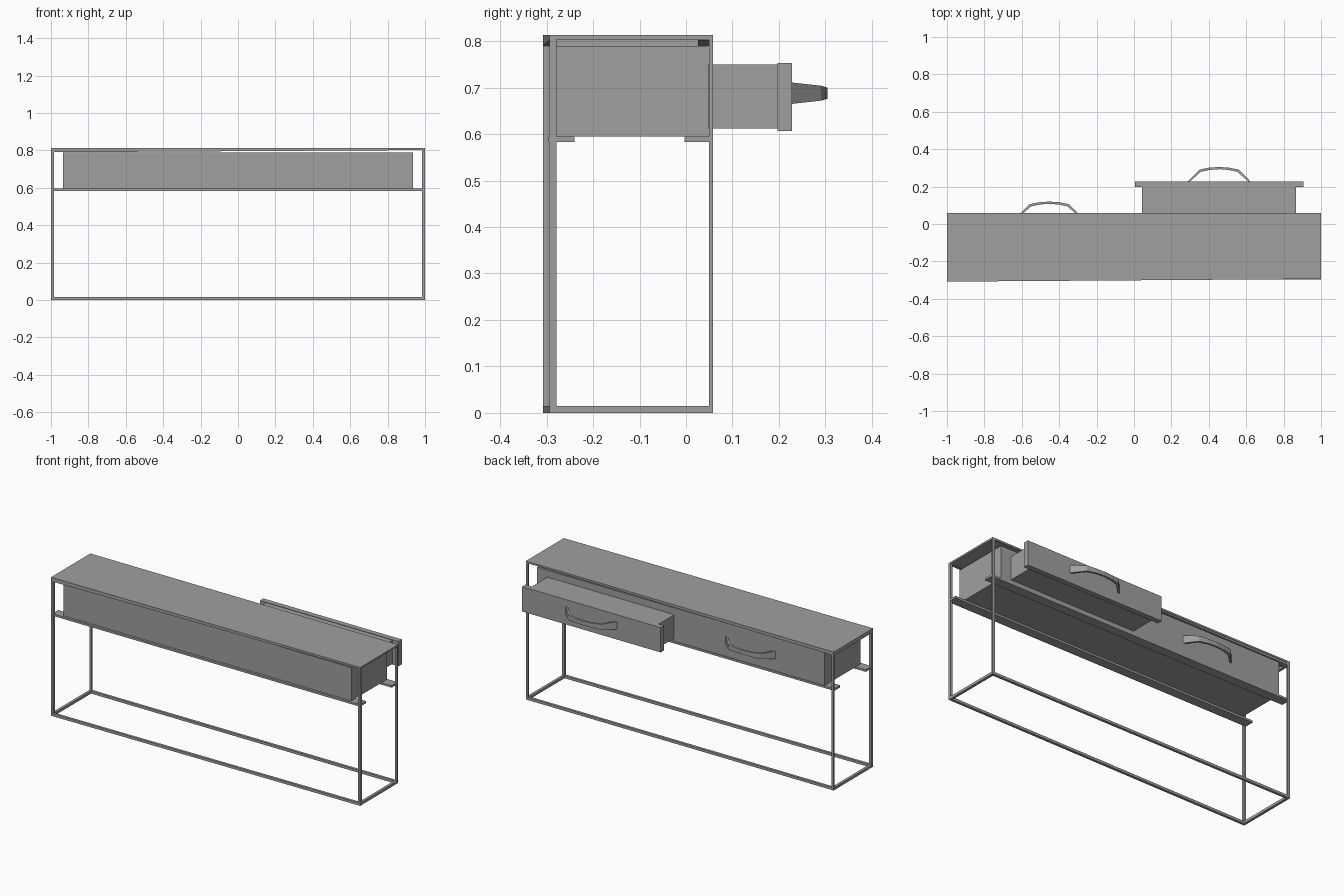
import bpy
import bmesh
from mathutils import Vector

default = bpy.data.objects.get("Cube")
if default:
    bpy.data.objects.remove(default, do_unlink=True)

GREY = (0.35, 0.35, 0.35, 1)
grey = bpy.data.materials.new("plain grey")
grey.use_nodes = True
grey.diffuse_color = GREY
grey.node_tree.nodes["Principled BSDF"].inputs["Base Color"].default_value = GREY


def finish(name, bm):
    bmesh.ops.recalc_face_normals(bm, faces=bm.faces)
    mesh = bpy.data.meshes.new(name)
    bm.to_mesh(mesh)
    bm.free()
    mesh.materials.append(grey)
    obj = bpy.data.objects.new(name, mesh)
    bpy.context.collection.objects.link(obj)
    return obj


def add_box(bm, lo, hi):
    lo, hi = Vector(lo), Vector(hi)
    verts = bmesh.ops.create_cube(bm, size=1)["verts"]
    for v in verts:
        v.co = (lo + hi) / 2 + v.co * (hi - lo)
    return verts


def box(name, lo, hi, skew=False, taper=0):
    """Block; skew slants its front edge, taper lifts its underside at the left."""
    bm = bmesh.new()
    for v in add_box(bm, lo, hi):
        if skew and v.co.y < -0.27:
            v.co.y += 0.007 * v.co.x
        if taper and v.co.z < hi[2] - 0.001:
            v.co.z += taper * (v.co.x + 1) / 2
    return finish(name, bm)


def open_box(name, lo, hi, inner_lo, inner_hi, mouth):
    """Hollow block whose mouth faces the given direction."""
    bm = bmesh.new()
    rims = []
    for a, b in ((lo, hi), (inner_lo, inner_hi)):
        verts = add_box(bm, a, b)
        bm.normal_update()
        face = max(verts[0].link_faces[:] + verts[-1].link_faces[:],
                   key=lambda f: f.normal.dot(Vector(mouth)))
        rims += face.edges[:]
        bmesh.ops.delete(bm, geom=[face], context='FACES_ONLY')
    bmesh.ops.bridge_loops(bm, edges=rims)
    return finish(name, bm)


def handle(name, cx, base_y):
    """Arched strap, widest where it meets the drawer."""
    half = [(-0.167, 0, 0.023), (-0.105, 0.063, 0.016),
            (-0.055, 0.073, 0.013), (0, 0.077, 0.012)]
    path = half + [(-x, y, w) for x, y, w in reversed(half[:-1])]
    bm = bmesh.new()
    rings = []
    for x, y, w in path:
        inner_x, inner_y = x * 0.93, max(y - 0.012, 0)
        rings.append([bm.verts.new((cx + px, base_y + py, 0.688 + s * w))
                      for px, py, s in ((x, y, -1), (x, y, 1),
                                        (inner_x, inner_y, 1), (inner_x, inner_y, -1))])
    for a, b in zip(rings, rings[1:]):
        for i in range(4):
            j = (i + 1) % 4
            bm.faces.new((a[i], a[j], b[j], b[i]))
    bm.faces.new(rings[0])
    bm.faces.new(rings[-1])
    return finish(name, bm)


def drawer(side, cx, face_y):
    box(side + "_drawer_front", (cx - 0.45, face_y - 0.031, 0.607),
        (cx + 0.45, face_y, 0.753))
    lo = Vector((cx - 0.412, face_y - 0.29, 0.612))
    hi = Vector((cx + 0.412, face_y - 0.03, 0.75))
    wall = Vector((0.018, 0.018, 0.012))
    open_box(side + "_drawer_box", lo, hi, lo + wall,
             hi - Vector((0.018, 0.018, 0)), (0, 0, 1))
    handle(side + "_drawer_handle", cx, face_y)


# Frame: table top, legs and rails
T = 0.015
FRONT, BACK = -0.301, 0.058
box("table_top", (-1, FRONT, 0.803), (1, BACK, 0.813), skew=True)
box("front_top_rail", (-1, FRONT, 0.79), (1, FRONT + T, 0.804), True, 0.012)
box("back_top_rail", (-1, 0.026, 0.79), (1, 0.055, 0.804), taper=0.012)
box("right_top_rail", (-1, FRONT, 0.79), (-1 + T, BACK, 0.804), skew=True)
box("front_bottom_rail", (-1, FRONT, 0), (1, FRONT + T, T), skew=True)
box("back_bottom_rail", (-1, BACK - T, 0), (1, BACK, T))
for side, x in (("right", -1), ("left", 1 - T)):
    box(side + "_bottom_rail", (x, FRONT, 0), (x + T, BACK, T), skew=True)
    box(side + "_front_leg", (x, FRONT, 0), (x + T, FRONT + T, 0.805), skew=True)
    box(side + "_back_leg", (x, BACK - 0.009, 0), (x + T, BACK, 0.805))

# Flat supports under the cabinet
box("front_support", (-1, -0.296, 0.583), (1, -0.24, 0.595))
box("back_support", (-1, -0.003, 0.583), (1, 0.052, 0.595))

# Cabinet, open at the back, with two drawers
open_box("cabinet", (-0.935, -0.283, 0.595), (0.935, 0.048, 0.79),
         (-0.91, -0.265, 0.605), (0.91, 0.048, 0.757), (0, 1, 0))
drawer("right", -0.453, 0.043)
drawer("left", 0.455, 0.228)
